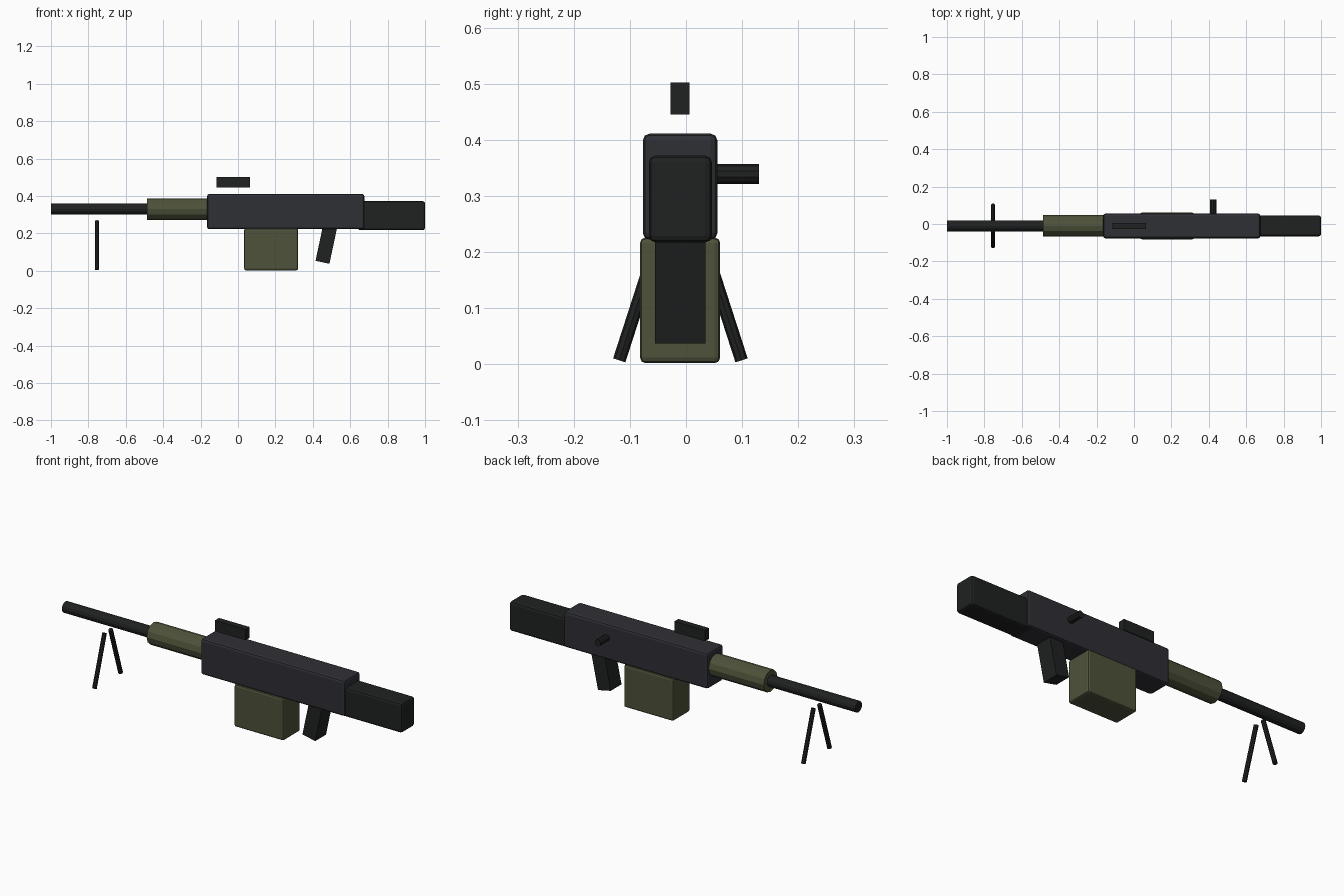
import bpy
from math import radians, pi
from mathutils import Vector

if "Cube" in bpy.data.objects:
    bpy.data.objects.remove(bpy.data.objects["Cube"])

YC = -0.01  # centre line of the body


def material(name, rgb):
    m = bpy.data.materials.new(name)
    m.diffuse_color = (*rgb, 1)
    m.use_nodes = True
    m.node_tree.nodes["Principled BSDF"].inputs["Base Color"].default_value = m.diffuse_color
    return m


BLACK = material("black", (0.014, 0.015, 0.015))
GUNMETAL = material("gunmetal", (0.028, 0.029, 0.036))
OLIVE = material("olive", (0.075, 0.085, 0.042))


def box(name, lo, hi, mat, bevel=0.0, tilt=0.0):
    lo, hi = Vector(lo), Vector(hi)
    bpy.ops.mesh.primitive_cube_add(size=1, location=(lo + hi) / 2)
    ob = bpy.context.object
    ob.name = name
    ob.scale = hi - lo
    bpy.ops.object.transform_apply(location=False, rotation=False, scale=True)
    ob.rotation_euler.y = tilt
    ob.data.materials.append(mat)
    if bevel:
        mod = ob.modifiers.new("bevel", 'BEVEL')
        mod.width = bevel
        mod.segments = 2
    return ob


def rod(name, a, b, radius, sides, mat):
    a, b = Vector(a), Vector(b)
    bpy.ops.mesh.primitive_cylinder_add(vertices=sides, radius=radius,
                                        depth=(b - a).length, location=(a + b) / 2)
    ob = bpy.context.object
    ob.name = name
    ob.rotation_euler = (b - a).to_track_quat('Z', 'Y').to_euler()
    ob.data.materials.append(mat)
    return ob


# Body, stock and ammunition box
box("receiver", (-0.165, YC - 0.067, 0.222), (0.675, YC + 0.066, 0.411), GUNMETAL, 0.012)
box("stock", (0.64, YC - 0.056, 0.217), (1.0, YC + 0.056, 0.372), BLACK, 0.012)
box("ammo_box", (0.033, YC - 0.072, 0.002), (0.322, YC + 0.071, 0.226), OLIVE, 0.01)

# Floating sight block and slanted grip
box("sight", (-0.115, YC - 0.018, 0.445), (0.064, YC + 0.016, 0.502), BLACK)
box("grip", (0.435, YC - 0.045, 0.043), (0.511, YC + 0.045, 0.248), BLACK, tilt=radians(12))

# Handguard and barrel
rod("handguard", (-0.486, YC, 0.329), (-0.15, YC, 0.329), 0.057, 12, OLIVE)
rod("barrel", (-1.0, YC, 0.33), (-0.46, YC, 0.33), 0.029, 12, BLACK)

# Charging handle on the far side
rod("charging_handle", (0.424, 0.03, 0.339), (0.424, 0.13, 0.339), 0.0175, 10, BLACK)

# Splayed bipod legs
for side, name in ((-1, "bipod_leg_near"), (1, "bipod_leg_far")):
    rod(name, (-0.754, YC + side * 0.109, 0.007),
        (-0.754, YC + side * 0.025, 0.267), 0.0115, 8, BLACK)
